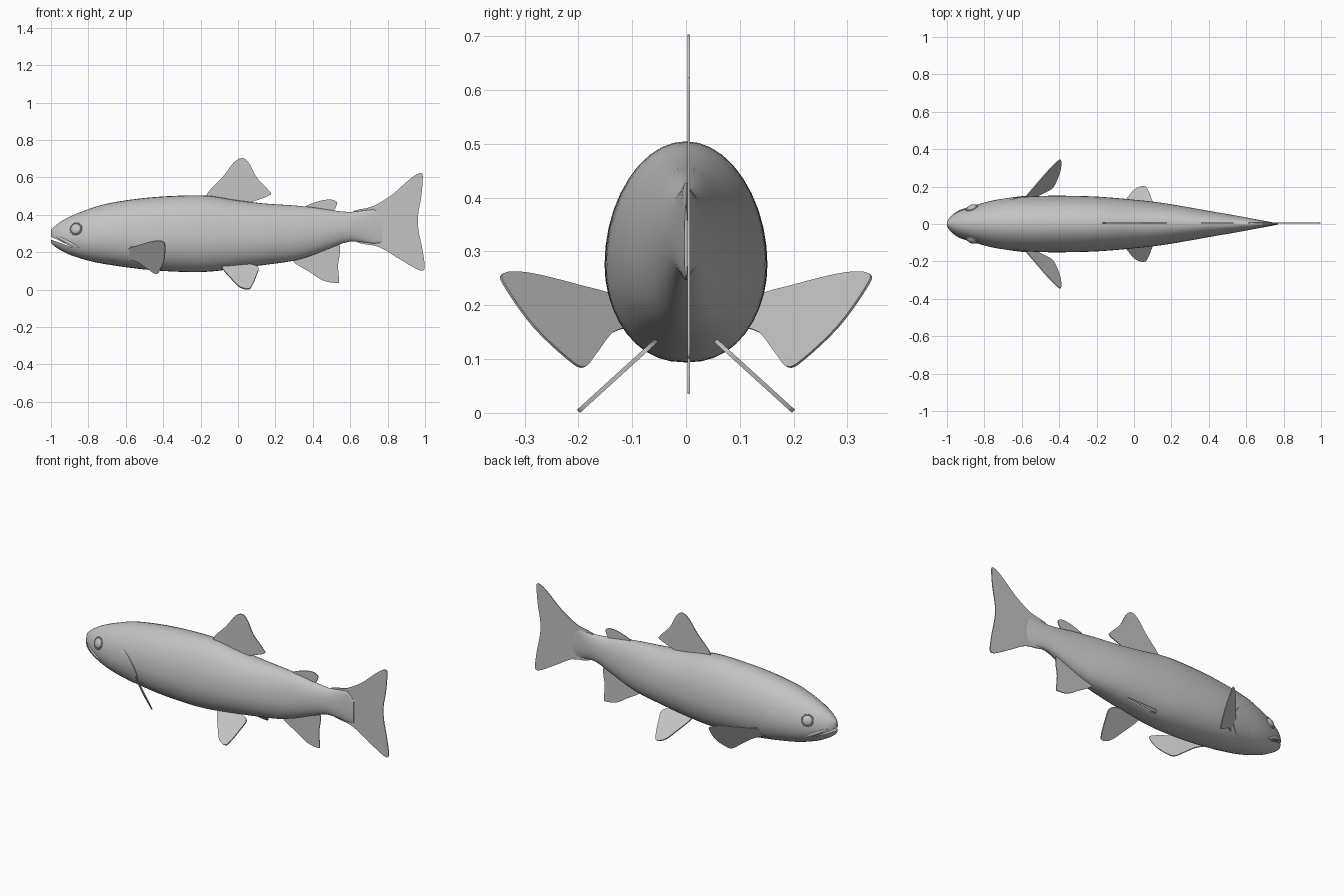
import bpy, bmesh, math
from mathutils import Vector

cube = bpy.data.objects.get("Cube")
if cube:
    bpy.data.objects.remove(cube, do_unlink=True)

grey = bpy.data.materials.new("fish_grey")
grey.use_nodes = True
tone = (0.55, 0.55, 0.55, 1)
grey.diffuse_color = tone
grey.node_tree.nodes["Principled BSDF"].inputs["Base Color"].default_value = tone

SEGMENTS = 40
# body stations: x, top z, bottom z, half width
STATIONS = [
    (-1, .32, .25, .012), (-.985, .335, .235, .035), (-.95, .362, .212, .06),
    (-.9, .39, .187, .082), (-.8, .43, .155, .115), (-.7, .46, .135, .135),
    (-.5, .49, .108, .15), (-.3, .503, .095, .15), (-.16, .502, .096, .144),
    (0, .477, .114, .13), (.15, .46, .133, .113), (.3, .45, .155, .088),
    (.4, .44, .185, .07), (.5, .425, .225, .053), (.6, .415, .258, .035),
    (.68, .424, .252, .02), (.74, .425, .246, .009), (.77, .385, .252, .003)]


def spline(p0, p1, p2, p3, t):
    """Catmull-Rom point between p1 and p2."""
    return [b + t / 2 * (c - a + t * (2*a - 5*b + 4*c - d + t * (3*(b - c) + d - a)))
            for a, b, c, d in zip(p0, p1, p2, p3)]


def station(x):
    """Top, bottom and half width at x, with smooth slopes between stations."""
    s = STATIONS
    i = max(k for k in range(len(s) - 1) if k == 0 or s[k][0] <= x)
    h = s[i + 1][0] - s[i][0]
    t = (x - s[i][0]) / h

    def slope(k, c):
        a, b = s[max(k - 1, 0)], s[min(k + 1, len(s) - 1)]
        return (b[c] - a[c]) / (b[0] - a[0]) * h
    out = []
    for c in (1, 2, 3):
        p, q, m, n = s[i][c], s[i + 1][c], slope(i, c), slope(i + 1, c)
        out.append(p + t * (m + t * (3*(q - p) - 2*m - n + t * (2*(p - q) + m + n))))
    return out


def skin(x, angle, lift=0.0):
    """Point on the body; angle 0 is the +y side, pi/2 the back."""
    top, bottom, half = station(x)
    mid = bottom + .44 * (top - bottom)
    s, c = math.sin(angle), math.cos(angle)
    rise = top - mid if s > 0 else mid - bottom
    power = 1 if s > 0 else .88
    y = math.copysign(abs(c) ** power, c) * (half + lift)
    return Vector((x, y, mid + s * (rise + lift)))


def skin_at(x, z, side, lift=0.0):
    """Point on the body side at a given height."""
    top, bottom, half = station(x)
    mid = bottom + .44 * (top - bottom)
    rise = top - mid if z > mid else mid - bottom
    a = math.asin(max(-1, min(1, (z - mid) / rise)))
    return skin(x, a if side > 0 else math.pi - a, lift)


def finish(name, bm, smooth=True, fix=True):
    if fix:
        bmesh.ops.recalc_face_normals(bm, faces=bm.faces)
    mesh = bpy.data.meshes.new(name)
    bm.to_mesh(mesh)
    bm.free()
    mesh.materials.append(grey)
    ob = bpy.data.objects.new(name, mesh)
    bpy.context.collection.objects.link(ob)
    bpy.ops.object.select_all(action='DESELECT')
    ob.select_set(True)
    bpy.context.view_layer.objects.active = ob
    if smooth:
        bpy.ops.object.shade_smooth_by_angle(angle=math.radians(40))
    return ob


def loft(name, rings, closed=True, caps=True):
    bm = bmesh.new()
    rows = [[bm.verts.new(p) for p in ring] for ring in rings]
    n = len(rows[0])
    for a, b in zip(rows, rows[1:]):
        for j in range(n if closed else n - 1):
            k = (j + 1) % n
            bm.faces.new((a[j], a[k], b[k], b[j]))
    if caps:
        bm.faces.new(rows[0])
        bm.faces.new(rows[-1])
    return finish(name, bm)


# body, with rings packed closer at the snout
xs = [-1 + 1.77 * (i / 56) ** 1.35 for i in range(57)]
body = loft("body", [[skin(x, math.tau * j / SEGMENTS) for j in range(SEGMENTS)] for x in xs])

# mouth slit cut through the snout
wedge = [(-1.05, .308), (-1.05, .286), (-.875, .222)]
cutter = loft("mouth_cutter", [[(x, y, z) for x, z in wedge] for y in (-.3, .3)])
cut = body.modifiers.new("mouth", 'BOOLEAN')
cut.operation, cut.solver, cut.object = 'DIFFERENCE', 'EXACT', cutter
bpy.context.view_layer.objects.active = body
bpy.ops.object.modifier_apply(modifier="mouth")
bpy.data.objects.remove(cutter, do_unlink=True)
bpy.ops.object.select_all(action='DESELECT')
body.select_set(True)
bpy.ops.object.shade_smooth_by_angle(angle=math.radians(40))


def lip(name, side):
    """Tapered upper jaw bone along the mouth corner."""
    rings = []
    for i in range(13):
        t = i / 12
        x, z = -.975 + .125 * t, .286 - .062 * t
        centre = skin_at(x, z, side)
        r = .002 + .008 * math.sin(math.pi * t) ** .7
        rings.append([centre + Vector((0, .7 * r * math.cos(a), r * math.sin(a)))
                      for a in (math.tau * j / 10 for j in range(10))])
    loft(name, rings)


def gill_cover(name, side):
    """Raised plate with a rounded rear edge, sinking into the cheek in front."""
    rows = []
    for i in range(12):
        t = i / 10
        row = []
        for j in range(17):
            v = j / 8 - 1
            rear = -.57 - .11 * v * v
            lift = .007 * t * (1 - v ** 4) - .002 if i < 11 else -.012
            a = -.32 + .78 * v
            row.append(skin(-.76 + (rear + .76) * min(t, 1), a if side > 0 else math.pi - a, lift))
        rows.append(row)
    loft(name, rows, closed=False, caps=False)


def eye(name, side):
    """Flattened eyeball with a lid ring, both facing along the skin normal."""
    x, z = -.867, .325
    p = skin_at(x, z, side)
    normal = (skin_at(x + .01, z, side) - p).cross(skin_at(x, z + .01, side) - p).normalized()
    normal *= 1 if normal.y * side > 0 else -1
    turn = normal.to_track_quat('Z', 'Y')
    bm = bmesh.new()
    bmesh.ops.create_uvsphere(bm, u_segments=20, v_segments=12, radius=.029)
    for v in bm.verts:
        v.co.z *= .5
        v.co = p + turn @ v.co
    finish(name, bm)
    rings = []
    for i in range(25):
        a = math.tau * i / 24
        rings.append([p + turn @ Vector((r * math.cos(a), r * math.sin(a), .005 * math.sin(b)))
                      for b in (math.tau * k / 8 for k in range(8))
                      for r in [.032 + .004 * math.cos(b)]])
    loft(name + "_lid", rings, caps=False)


def fin(name, outline, plane=(.005, 0, 0), side=1, thick=.005):
    """Smooth thin plate; plane gives y as a + b*x + c*z."""
    a, b, c = plane
    n = len(outline)
    bm = bmesh.new()
    verts = []
    for i in range(n):
        q = [outline[(i + k) % n] for k in (-1, 0, 1, 2)]
        for k in range(4):
            x, z = spline(*q, k / 4)
            verts.append(bm.verts.new((x, side * (a + b * x + c * z), z)))
    bm.faces.new(verts)
    ob = finish(name, bm, smooth=False)
    solid = ob.modifiers.new("thickness", 'SOLIDIFY')
    solid.thickness, solid.offset = thick, 0


# fins on the centre line
fin("dorsal_fin", [(-.17, .5), (-.08, .605), (-.02, .682), (.025, .703), (.06, .675),
                   (.1, .6), (.165, .53), (.17, .505), (.08, .47), (.02, .44), (-.1, .45)])
fin("adipose_fin", [(.36, .442), (.43, .472), (.49, .482), (.527, .47), (.527, .45),
                    (.5, .415), (.42, .41)])
fin("anal_fin", [(.29, .16), (.39, .09), (.46, .047), (.53, .036), (.54, .05),
                 (.535, .13), (.545, .2), (.54, .245), (.5, .27), (.36, .22)])
fin("tail_fin", [(.6, .405), (.72, .445), (.82, .505), (.9, .575), (.95, .613), (.98, .623),
                 (.988, .6), (.98, .5), (.963, .4), (.965, .32), (.985, .22), (.998, .13),
                 (.99, .102), (.95, .113), (.85, .172), (.75, .23), (.62, .265)])

# paired parts on both flanks
PECTORAL = [(-.59, .215), (-.53, .238), (-.45, .26), (-.4, .258), (-.39, .23), (-.395, .16),
            (-.42, .1), (-.44, .085), (-.48, .11), (-.54, .15), (-.6, .168)]
PELVIC = [(-.09, .128), (-.03, .052), (.01, .014), (.055, .003), (.075, .022), (.1, .08),
          (.108, .118), (.06, .135), (-.03, .14)]
for label, side in (("front_", -1), ("back_", 1)):
    fin(label + "pectoral_fin", PECTORAL, (.559, .966, .655), side)
    fin(label + "pelvic_fin", PELVIC, (.203, 0, -1.1), side, .008)
    eye(label + "eye", side)
    gill_cover(label + "gill_cover", side)
    lip(label + "lip", side)
